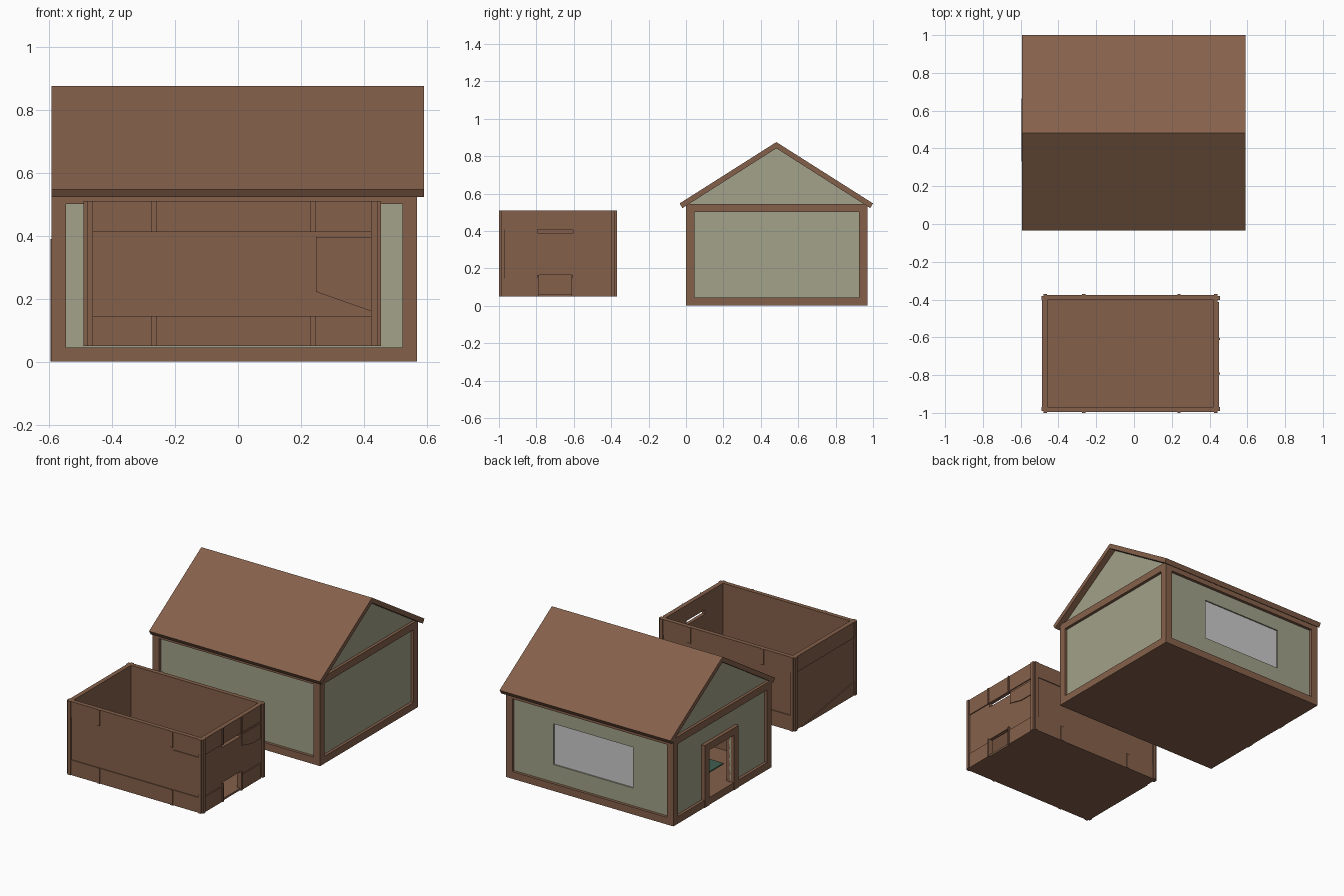
import bpy, bmesh
from mathutils import Vector

if "Cube" in bpy.data.objects:
    bpy.data.objects.remove(bpy.data.objects["Cube"])


def material(name, rgb):
    m = bpy.data.materials.new(name)
    m.diffuse_color = (*rgb, 1)
    m.use_nodes = True
    m.node_tree.nodes["Principled BSDF"].inputs["Base Color"].default_value = m.diffuse_color
    return m


WOOD = material("brown_wood", (0.235, 0.118, 0.070))
PLASTER = material("pale_green_plaster", (0.36, 0.36, 0.255))
RUG = material("dark_green_cloth", (0.05, 0.11, 0.08))


def prism(name, points, vec, mat):
    """Flat outline swept along a vector."""
    bm = bmesh.new()
    face = bm.faces.new([bm.verts.new(p) for p in points])
    new = bmesh.ops.extrude_face_region(bm, geom=[face])["geom"]
    bmesh.ops.translate(bm, vec=Vector(vec), verts=[v for v in new if isinstance(v, bmesh.types.BMVert)])
    bmesh.ops.recalc_face_normals(bm, faces=bm.faces)
    me = bpy.data.meshes.new(name)
    bm.to_mesh(me)
    bm.free()
    ob = bpy.data.objects.new(name, me)
    bpy.context.collection.objects.link(ob)
    if mat:
        me.materials.append(mat)
    return ob


def box(name, x0, x1, y0, y1, z0, z1, mat=WOOD):
    return prism(name, [(x0, y0, z0), (x1, y0, z0), (x1, y1, z0), (x0, y1, z0)], (0, 0, z1 - z0), mat)


def wall(name, axis, d0, d1, a0, a1, z0, z1, mat, hole=None):
    """Wall slab from d0 to d1 on the given axis, optionally around a hole (a0, a1, z0, z1)."""
    parts = [(a0, a1, z0, z1)]
    if hole:
        h0, h1, k0, k1 = hole
        parts = [(a0, h0, z0, z1), (h1, a1, z0, z1), (h0, h1, z0, k0), (h0, h1, k1, z1)]
    for p0, p1, q0, q1 in parts:
        if p1 - p0 > 1e-4 and q1 - q0 > 1e-4:
            if axis == "x":
                box(name, d0, d1, p0, p1, q0, q1, mat)
            else:
                box(name, p0, p1, d0, d1, q0, q1, mat)


# ---- House ----
X0, X1, Y0, Y1, H, P, R = -0.592, 0.568, 0.0, 0.97, 0.545, 0.045, 0.018
DOOR = (0.375, 0.62, 0.045, 0.345)
WINDOW = (-0.30, 0.25, 0.155, 0.41)

box("house_floor", X0, X1, Y0, Y1, 0, P)
for x in (X0, X1 - P):
    for y in (Y0, Y1 - P):
        box("corner_post", x, x + P, y, y + P, P, H)
    box("side_top_rail", x, x + P, Y0 + P, Y1 - P, H - P, H)
for y in (Y0, Y1 - P):
    box("long_top_rail", X0 + P, X1 - P, y, y + P, H - P, H)

# plaster outside, wooden lining inside
for name, d0, d1, mat in (("panel", R, 0.034, PLASTER), ("lining", 0.034, P, WOOD)):
    wall("front_" + name, "y", Y0 + d0, Y0 + d1, X0 + P, X1 - P, P, H - P, mat)
    wall("back_" + name, "y", Y1 - d1, Y1 - d0, X0 + P, X1 - P, P, H - P, mat, WINDOW)
    wall("left_" + name, "x", X0 + d0, X0 + d1, Y0 + P, Y1 - P, P, H - P, mat, DOOR)
    wall("right_" + name, "x", X1 - d1, X1 - d0, Y0 + P, Y1 - P, P, H - P, mat)
box("window_pane", WINDOW[0], WINDOW[1], Y1 - 0.036, Y1 - 0.026, WINDOW[2], WINDOW[3], None)
box("rug", -0.40, 0.30, 0.2, 0.75, P, P + 0.006, RUG)

# door frame
dx0, dx1 = X0 - 0.004, X0 + P + 0.005
for y in (DOOR[0] - 0.045, DOOR[1]):
    box("door_jamb", dx0, dx1, y, y + 0.045, 0, DOOR[3])
box("door_lintel", dx0, dx1, DOOR[0] - 0.045, DOOR[1] + 0.045, DOOR[3], DOOR[3] + 0.045)

# gables and roof
for x in (X0 + R, X1 - R - 0.018):
    prism("gable_panel", [(x, 0.015, H), (x, 0.955, H), (x, 0.485, 0.845)], (0.018, 0, 0), PLASTER)
C = 0.483
roof = [(C, 0.875), (C - 0.517, 0.547), (C - 0.502, 0.522), (C, 0.842), (C + 0.502, 0.522), (C + 0.517, 0.547)]
prism("roof", [(X0, y, z) for y, z in roof], (0.59 - X0, 0, 0), WOOD)

# ---- Open-topped plank box ----
A0, A1, B0, B1, Z0, Z1 = -0.48, 0.443, -0.99, -0.38, 0.05, 0.51
T = 0.022
box("box_floor", A0, A1, B0, B1, Z0, Z0 + 0.012)
wall("box_front_wall", "y", B0, B0 + T, A0, A1, Z0, Z1, WOOD)
wall("box_back_wall", "y", B1 - T, B1, A0, A1, Z0, Z1, WOOD)
wall("box_left_wall", "x", A0, A0 + T, B0, B1, Z0, Z1, WOOD)
wall("box_right_wall", "x", A1 - T, A1, B0, B1, Z0, 0.28, WOOD, (-0.79, -0.61, 0.062, 0.165))
wall("box_right_wall", "x", A1 - T, A1, B0, B1, 0.28, Z1, WOOD, (-0.79, -0.605, 0.385, 0.412))

# corner battens, one on each face of every corner
for x, ox in ((A0, -1), (A1, 1)):
    for y, oy in ((B0, -1), (B1, 1)):
        xs = sorted((x + ox * 0.011, x))
        ys = sorted((y, y - oy * 0.022))
        box("corner_batten", xs[0], xs[1], ys[0], ys[1], Z0, Z1)
        xs = sorted((x, x - ox * 0.02))
        ys = sorted((y + oy * 0.01, y))
        box("corner_batten", xs[0], xs[1], ys[0], ys[1], Z0, Z1)

# planks and short battens along the top and bottom of the long sides
for y, o in ((B0, -1), (B1, 1)):
    for z0, z1 in ((Z0, 0.145), (0.412, Z1)):
        for a, b in ((-0.46, -0.276), (-0.258, 0.229), (0.247, 0.423)):
            box("long_plank", a, b, *sorted((y, y + o * 0.005)), z0, z1)
        for x in (-0.276, 0.229):
            box("long_batten", x, x + 0.018, *sorted((y, y + o * 0.01)), z0 - 0.0, z1)

# planks on the short sides
for a, b in ((-0.968, -0.797), (-0.787, -0.613), (-0.603, -0.412)):
    box("right_top_plank", A1, A1 + 0.006, a, b, 0.408, Z1)
    if a != -0.787:
        box("right_low_plank", A1, A1 + 0.006, a, b, Z0, 0.145)
for y in (-0.797, -0.613):
    for z0, z1 in ((Z0, 0.165), (0.405, Z1)):
        box("right_batten", A1, A1 + 0.011, y, y + 0.01, z0, z1)
box("left_top_plank", A0 - 0.006, A0, -0.968, -0.402, 0.412, Z1)

# odd-shaped patches
prism("front_patch", [(0.247, B0, 0.395), (0.423, B0, 0.395), (0.423, B0, 0.16), (0.247, B0, 0.222)],
      (0, -0.005, 0), WOOD)
prism("right_patch", [(A1, y, z) for y, z in ((-0.6, 0.395), (-0.412, 0.395), (-0.412, 0.3), (-0.5, 0.3), (-0.6, 0.325))],
      (0.005, 0, 0), WOOD)
prism("left_patch", [(A0, -0.968, Z0), (A0, -0.968, 0.135), (A0, -0.45, Z0)], (-0.005, 0, 0), WOOD)
